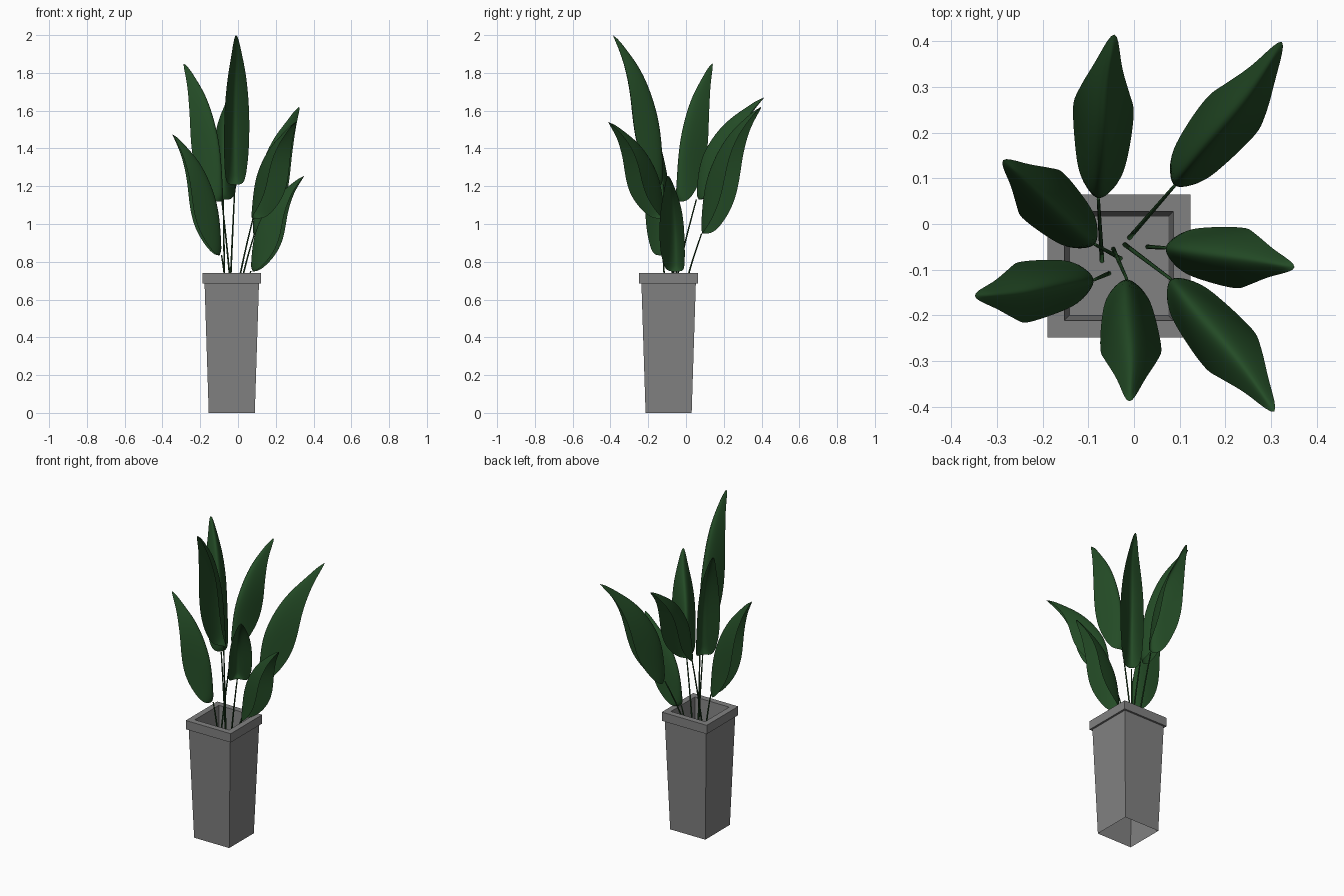
import bpy, bmesh, math
from mathutils import Vector

if "Cube" in bpy.data.objects:
    bpy.data.objects.remove(bpy.data.objects["Cube"])


def material(name, rgb):
    m = bpy.data.materials.new(name)
    m.diffuse_color = (*rgb, 1)
    m.use_nodes = True
    m.node_tree.nodes["Principled BSDF"].inputs["Base Color"].default_value = m.diffuse_color
    return m


def add_object(name, bm, mat, smooth=False):
    bmesh.ops.recalc_face_normals(bm, faces=bm.faces[:])
    me = bpy.data.meshes.new(name)
    bm.to_mesh(me)
    bm.free()
    ob = bpy.data.objects.new(name, me)
    bpy.context.collection.objects.link(ob)
    me.materials.append(mat)
    for p in me.polygons:
        p.use_smooth = smooth
    return ob


LEAF = material("leaf_green", (0.017, 0.07, 0.019))
STEM = material("stem_green", (0.014, 0.055, 0.015))
POT = material("dark_grey", (0.22, 0.22, 0.22))

# Square tapered planter, open underneath, with a rim: (half width, z) rings
CX, CY, FLOOR = -0.033, -0.092, 0.57
rings = [(0.122, 0), (0.144, 0.685), (0.156, 0.685), (0.156, 0.74),
         (0.119, 0.74), (0.108, FLOOR)]
bm = bmesh.new()
loops = [[bm.verts.new((CX + sx * h, CY + sy * h, z))
          for sx, sy in ((-1, -1), (1, -1), (1, 1), (-1, 1))] for h, z in rings]
for a, b in zip(loops, loops[1:]):
    for i in range(4):
        j = (i + 1) % 4
        bm.faces.new((a[i], a[j], b[j], b[i]))
bm.faces.new(loops[-1])
add_object("planter", bm, POT)

# Leaf rows as fractions of reach and height:
# midrib reach, midrib height, edge reach, edge height, half width
ROWS = [(0, 0, 0, 0, 0), (0, .08, .11, -.005, .044), (0, .18, .28, .07, .057),
        (.02, .32, .47, .20, .065), (.07, .44, .57, .33, .067),
        (.16, .55, .62, .47, .066), (.29, .67, .66, .61, .059),
        (.47, .79, .74, .75, .046), (.70, .89, .85, .88, .026),
        (1.09, 1.06, 1.09, 1.06, 0)]
ACROSS = [-1, -.75, -.5, -.25, 0, .25, .5, .75, 1]


def leaf(name, base, tip, bend, droop):
    """Arched blade whose two halves droop outward from the midrib."""
    base, tip = Vector(base), Vector(tip)
    out = Vector((tip.x - base.x, tip.y - base.y, 0))
    side = Vector((-out.y, out.x, 0)).normalized()
    rise = Vector((0, 0, tip.z - base.z))
    bm = bmesh.new()
    grid = []
    for mr, mz, er, ez, hw in ROWS:
        row = []
        for j in ACROSS:
            d = abs(j) ** 1.3
            lat = math.copysign(abs(j) ** 0.8, j) * hw
            r, z = mr + (er - mr) * d * droop, mz + (ez - mz) * d
            lat += bend * math.sin(math.pi * min(r, 1) ** 2)
            row.append(bm.verts.new(base + out * r + rise * z + side * lat))
        grid.append(row)
    for a, b in zip(grid, grid[1:]):
        for i in range(len(ACROSS) - 1):
            bm.faces.new((a[i], a[i + 1], b[i + 1], b[i]))
    bmesh.ops.remove_doubles(bm, verts=bm.verts[:], dist=1e-5)
    ob = add_object(name, bm, LEAF, True)
    sub = ob.modifiers.new("smooth", 'SUBSURF')
    sub.levels = sub.render_levels = 2


def stem(name, root, base):
    """Thin tapered stalk, bowed slightly."""
    a, b = Vector(root), Vector(base)
    bm = bmesh.new()
    prev = None
    n = 6
    for k in range(n + 1):
        t = k / n
        c = a.lerp(b, t)
        c.z += 0.02 * math.sin(math.pi * t)
        rad = 0.005 - 0.0015 * t
        ring = [bm.verts.new(c + Vector((math.cos(q * math.pi / 4) * rad,
                                         math.sin(q * math.pi / 4) * rad, 0)))
                for q in range(8)]
        if prev:
            for i in range(8):
                j = (i + 1) % 8
                bm.faces.new((prev[i], prev[j], ring[j], ring[i]))
        else:
            bm.faces.new(ring)
        prev = ring
    bm.faces.new(prev)
    add_object(name, bm, STEM, True)


# Seven leaves: name, stem root (x, y), leaf base, leaf tip, sideways bend, droop
PLANTS = [
    ("back", (-.07, -.08), (-.078, .055, 1.13), (-.04, .412, 1.67), .012, .92),
    ("back_right", (-.01, -.03), (.088, .083, .95), (.32, .40, 1.62), -.014, .83),
    ("right", (.03, -.05), (.068, -.052, .75), (.348, -.095, 1.255), .003, 1),
    ("front_right", (-.02, -.045), (.08, -.12, 1.03), (.303, -.41, 1.54), .01, .92),
    ("front", (-.045, -.055), (-.016, -.12, 1.21), (-.012, -.385, 2.0), .008, 1),
    ("left", (-.055, -.108), (-.087, -.122, .835), (-.345, -.155, 1.475), .008, 1.05),
    ("back_left", (-.03, -.075), (-.085, -.045, 1.12), (-.285, .137, 1.85), -.003, 1),
]
for name, root, base, tip, bend, droop in PLANTS:
    stem(name + "_stem", (*root, FLOOR), base)
    leaf(name + "_leaf", base, tip, bend, droop)
